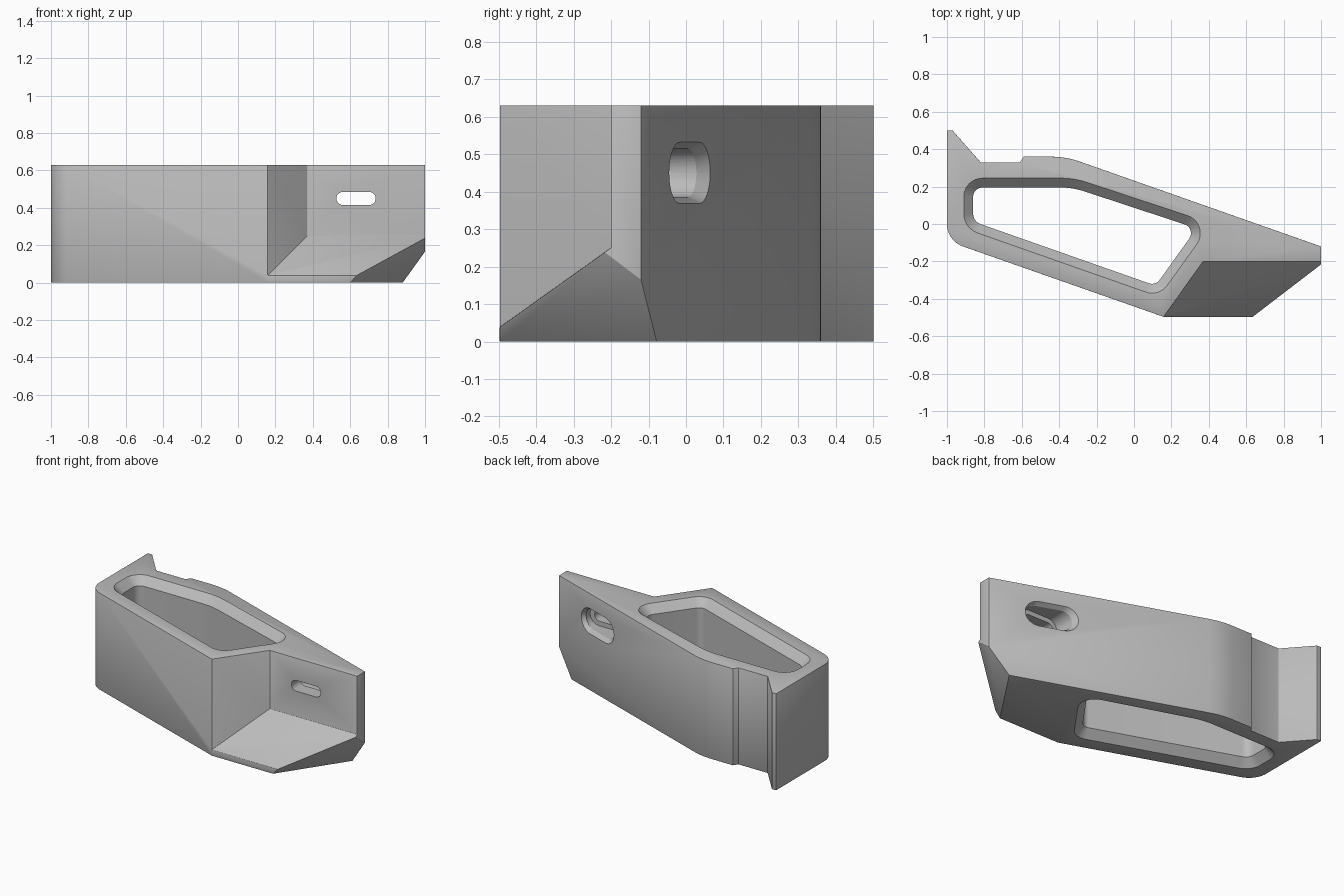
import bpy, bmesh
from math import sin, tan, pi, radians
from mathutils import Vector

cube = bpy.data.objects.get("Cube")
if cube:
    bpy.data.objects.remove(cube, do_unlink=True)

H = 0.63          # overall height
CHAMFER = 0.05    # pocket rim chamfer


def corner(pts, i):
    """Directions to both neighbours and half the angle between them."""
    p = Vector(pts[i][:2])
    d1 = (Vector(pts[i - 1][:2]) - p).normalized()
    d2 = (Vector(pts[(i + 1) % len(pts)][:2]) - p).normalized()
    return p, d1, d2, d1.angle(d2) / 2


def fillet(pts, segs=10):
    """Round every (x, y, radius) corner of a polygon."""
    out = []
    for i, (_, _, r) in enumerate(pts):
        p, d1, d2, a = corner(pts, i)
        if r == 0:
            out.append(p)
            continue
        c = p + (d1 + d2).normalized() * r / sin(a)
        v0, v1 = p + d1 * r / tan(a) - c, p + d2 * r / tan(a) - c
        phi = pi - 2 * a
        for k in range(segs + 1):
            s = k / segs
            out.append(c + (v0 * sin((1 - s) * phi) + v1 * sin(s * phi)) / sin(phi))
    return out


def inset(pts, d):
    """Move the sides of a convex polygon inward by d."""
    out = []
    for i in range(len(pts)):
        p, d1, d2, a = corner(pts, i)
        q = p + (d1 + d2).normalized() * d / sin(a)
        out.append((q.x, q.y, pts[i][2] - d))
    return out


def loft(name, rings, cut=None):
    """Closed solid through matching rings, optionally sliced by a plane."""
    bm = bmesh.new()
    loops = [[bm.verts.new(p) for p in ring] for ring in rings]
    n = len(loops[0])
    for a, b in zip(loops, loops[1:]):
        for i in range(n):
            j = (i + 1) % n
            bm.faces.new((a[i], a[j], b[j], b[i]))
    bm.faces.new(loops[0])
    bm.faces.new(loops[-1])
    if cut:
        point, normal = cut
        res = bmesh.ops.bisect_plane(bm, geom=bm.verts[:] + bm.edges[:] + bm.faces[:],
                                     plane_co=point, plane_no=normal, clear_outer=True)
        edges = [e for e in res["geom_cut"] if isinstance(e, bmesh.types.BMEdge)]
        bmesh.ops.holes_fill(bm, edges=edges, sides=0)
    bmesh.ops.recalc_face_normals(bm, faces=bm.faces[:])
    mesh = bpy.data.meshes.new(name)
    bm.to_mesh(mesh)
    bm.free()
    ob = bpy.data.objects.new(name, mesh)
    bpy.context.collection.objects.link(ob)
    return ob


def flat(pts, z):
    return [(p[0], p[1], z) for p in pts]


def stadium(w, h, y_of_x, cx=0.631, cz=0.45):
    """Upright round-ended slot ring, its depth given by a rule on x."""
    r = h * 0.499
    box = [(cx + sx * w / 2, cz + sz * h / 2, r)
           for sx, sz in ((-1, -1), (1, -1), (1, 1), (-1, 1))]
    return [(p.x, y_of_x(p.x), p.y) for p in fillet(box)]


def back_wall(x):
    return -0.12 - 0.352 * (x - 1)


# Main body: vertical prism with the underside corner sliced off
outline = fillet([(-1, 0.5, 0), (-0.97, 0.5, 0), (-0.82, 0.33, 0), (-0.61, 0.33, 0),
                  (-0.59, 0.36, 0), (-0.364, 0.36, 0.47), (1, -0.12, 0),
                  (1, -0.497, 0), (0.16, -0.497, 0), (-1, -0.09, 0.127)])
a, b, c = Vector((0.88, -0.08, 0)), Vector((0.6, -0.497, 0)), Vector((1, -0.12, 0.165))
slice_normal = (c - a).cross(b - a)
if slice_normal.x < 0:
    slice_normal.negate()
body = loft("bracket_body", [flat(outline, 0), flat(outline, H)], (a, slice_normal))

# Cutter for the sloping ledge
ledge_plan = [(0.37, -0.2), (1.2, -0.2), (1.2, -0.7), (0.014, -0.7)]
ledge = loft("ledge_cutter", [[(x, y, 0.25 + (y + 0.2) * 0.712) for x, y in ledge_plan],
                              flat(ledge_plan, 1)])

# Cutter for the open pocket, chamfered at both rims
rim = [(-0.91, 0.245, 0.1), (-0.32, 0.245, 0.45), (0.415, 0.003, 0.1),
       (0.134, -0.389, 0.1), (-0.91, -0.022, 0.11)]
levels = [(-0.01, -0.01), (CHAMFER, CHAMFER), (H - CHAMFER, CHAMFER), (H + 0.01, -0.01)]
pocket = loft("pocket_cutter", [flat(fillet(inset(rim, d)), z) for z, d in levels])

# Cutters for the bolt slot, its counterbore and the flared mouth
slot = loft("slot_cutter", [stadium(0.21, 0.07, lambda x: -0.3),
                            stadium(0.21, 0.07, lambda x: 0.1)])
bore = loft("bore_cutter", [stadium(0.275, 0.13, lambda x: -0.11),
                            stadium(0.275, 0.13, lambda x: 0.2)])
mouth = loft("mouth_cutter", [stadium(0.27, 0.125, lambda x: back_wall(x) - 0.035),
                              stadium(0.318, 0.17, lambda x: back_wall(x) + 0.006)])


def subtract(cutter):
    cutter.hide_render = True
    mod = body.modifiers.new(cutter.name, "BOOLEAN")
    mod.operation = "DIFFERENCE"
    mod.solver = "EXACT"
    mod.object = cutter


# Ledge first, then eased outer edges, then the openings
subtract(ledge)
bevel = body.modifiers.new("eased_edges", "BEVEL")
bevel.width = 0.006
bevel.segments = 2
bevel.limit_method = "ANGLE"
bevel.angle_limit = radians(28)
cutters = [pocket, slot, bore, mouth]
for cutter in cutters:
    subtract(cutter)

# Bake the modifiers and drop the cutters
graph = bpy.context.evaluated_depsgraph_get()
graph.update()
baked = bpy.data.meshes.new_from_object(body.evaluated_get(graph))
body.modifiers.clear()
body.data = baked
for cutter in cutters + [ledge]:
    bpy.data.objects.remove(cutter, do_unlink=True)

# Single plain grey finish
grey = bpy.data.materials.new("plain_grey")
grey.use_nodes = True
colour = (0.5, 0.5, 0.5, 1)
grey.diffuse_color = colour
grey.node_tree.nodes["Principled BSDF"].inputs["Base Color"].default_value = colour
body.data.materials.clear()
body.data.materials.append(grey)

bpy.ops.object.select_all(action="DESELECT")
body.select_set(True)
bpy.context.view_layer.objects.active = body
bpy.ops.object.shade_smooth_by_angle(angle=radians(25))
